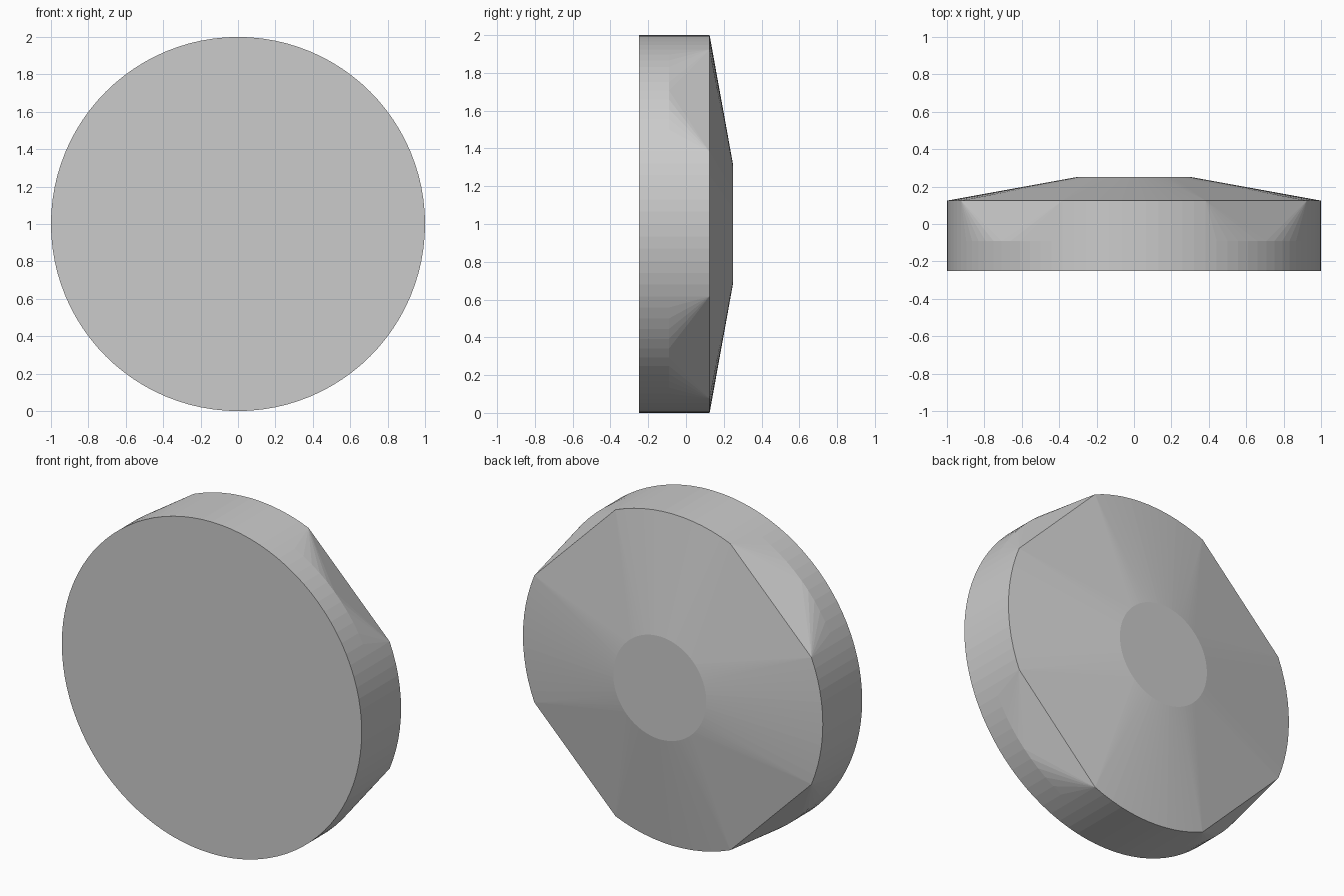
import bpy, bmesh, math

if "Cube" in bpy.data.objects:
    bpy.data.objects.remove(bpy.data.objects["Cube"])

SEGMENTS = 96
CENTRE_Z = 1.0


def ring(bm, radius, y, keep=lambda deg: True):
    """Circle of points around the y axis, filtered by angle."""
    for i in range(SEGMENTS):
        deg = 360 * i / SEGMENTS
        if keep(deg):
            a = math.radians(deg)
            bm.verts.new((radius * math.cos(a), y, CENTRE_Z + radius * math.sin(a)))


def on_arc(deg):
    """True on the four round arcs, false across the diagonal flats."""
    off_axis = abs((deg + 45) % 90 - 45)
    return off_axis <= 22.5 + 1e-6


bm = bmesh.new()
ring(bm, 1.0, -0.25)            # full round front face
ring(bm, 1.0, -0.09)            # end of the straight rim
ring(bm, 1.0, 0.125, on_arc)    # rim with four diagonal flats
ring(bm, 0.31, 0.25)            # small flat disc on the back

# Skin the rings into one solid
hull = bmesh.ops.convex_hull(bm, input=bm.verts[:])
loose = [v for v in bm.verts if not v.link_faces]
bmesh.ops.delete(bm, geom=loose, context='VERTS')

# Merge the flat caps and side panels into clean faces
bmesh.ops.dissolve_limit(bm, angle_limit=math.radians(0.1),
                         verts=bm.verts[:], edges=bm.edges[:])
bmesh.ops.recalc_face_normals(bm, faces=bm.faces[:])

mesh = bpy.data.meshes.new("bevelled_disc")
bm.to_mesh(mesh)
bm.free()
disc = bpy.data.objects.new("bevelled_disc", mesh)
bpy.context.collection.objects.link(disc)
